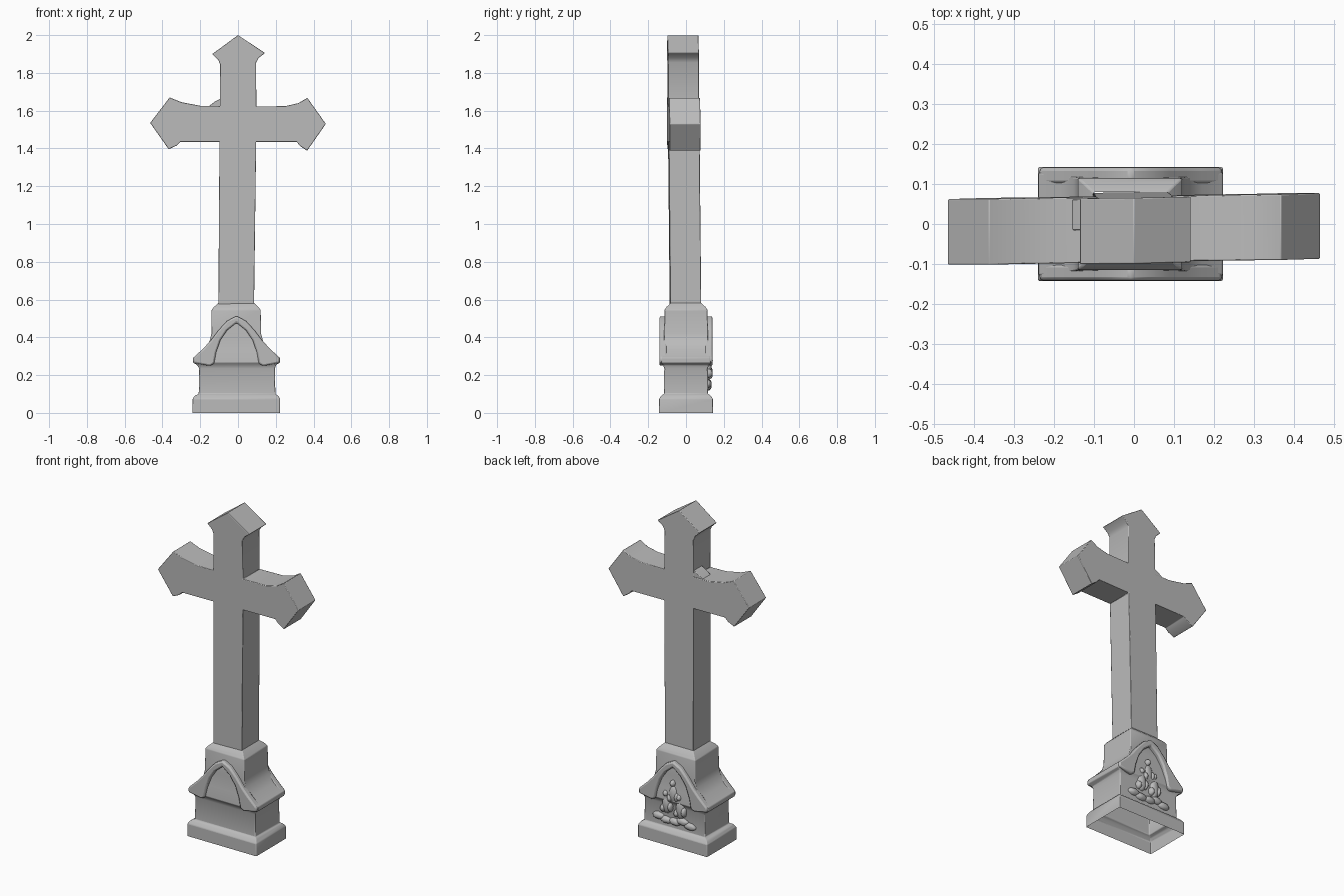
import bpy, bmesh, math, random
from mathutils import Vector

cube = bpy.data.objects.get("Cube")
if cube:
    bpy.data.objects.remove(cube, do_unlink=True)

stone = bpy.data.materials.new("grey_stone")
stone.use_nodes = True
GREY = (0.5, 0.5, 0.5, 1)
stone.diffuse_color = GREY
stone.node_tree.nodes["Principled BSDF"].inputs["Base Color"].default_value = GREY


def finish(name, bm, bevel=0.0, angle=35):
    """Turn a bmesh into a named stone object with softened edges."""
    bmesh.ops.recalc_face_normals(bm, faces=bm.faces)
    mesh = bpy.data.meshes.new(name)
    bm.to_mesh(mesh)
    bm.free()
    obj = bpy.data.objects.new(name, mesh)
    bpy.context.collection.objects.link(obj)
    mesh.materials.append(stone)
    if bevel:
        mod = obj.modifiers.new("worn_edges", 'BEVEL')
        mod.width = bevel
        mod.segments = 2
        mod.limit_method = 'ANGLE'
    bpy.ops.object.select_all(action='DESELECT')
    obj.select_set(True)
    bpy.context.view_layer.objects.active = obj
    bpy.ops.object.shade_smooth_by_angle(angle=math.radians(angle))
    return obj


def prism(outline, y0, y1):
    """Extrude an (x, z) outline from y0 to y1."""
    bm = bmesh.new()
    face = bm.faces.new([bm.verts.new((x, y0, z)) for x, z in outline])
    new = bmesh.ops.extrude_face_region(bm, geom=[face])["geom"]
    for v in new:
        if isinstance(v, bmesh.types.BMVert):
            v.co.y = y1
    return bm


# Pedestal: stacked rectangular rings (left x, right x, half depth, height), hollow below
rings = [(-.24, .222, .142, 0), (-.24, .222, .142, .075), (-.228, .212, .13, .092),
         (-.208, .198, .117, .1), (-.205, .195, .115, .235), (-.218, .203, .122, .255),
         (-.238, .222, .13, .265), (-.238, .222, .128, .292), (-.185, .168, .122, .335),
         (-.15, .133, .118, .38), (-.141, .122, .116, .42), (-.14, .12, .114, .545),
         (-.128, .108, .104, .56), (-.102, .084, .08, .583)]
bm = bmesh.new()
loops = [[bm.verts.new(p) for p in ((a, -d, z), (b, -d, z), (b, d, z), (a, d, z))]
         for a, b, d, z in rings]
for low, high in zip(loops, loops[1:]):
    for i in range(4):
        j = (i + 1) % 4
        bm.faces.new((low[i], low[j], high[j], high[i]))
finish("pedestal", bm, 0.004)

# Pointed gable mouldings on front and back
outer = [(.228, .265), (.228, .292), (.175, .342), (.135, .385), (.095, .438), (.05, .487)]
inner = [(.05, .437), (.085, .385), (.108, .32), (.118, .262), (.14, .248)]
half = outer + [(0, .513), (0, .477)] + inner
mid = -.008
right = [(mid + x, z) for x, z in outer] + [(mid, .513)]
left = [(mid - x, z) for x, z in reversed(outer)]
under_left = [(mid - x, z) for x, z in reversed(inner)]
under_right = [(mid + x, z) for x, z in inner]
arch = right + left + under_left + [(mid, .477)] + under_right
for name, side in (("front_gable", -1), ("back_gable", 1)):
    finish(name, prism(arch, side * .1, side * .141), 0.009)

# Cross: one outline with flared, pointed ends
cross_outline = [
    (-.104, .57), (.085, .57), (.096, 1.435), (.31, 1.435), (.33, 1.412), (.366, 1.388),
    (.465, 1.53), (.367, 1.668), (.32, 1.64), (.25, 1.624), (.097, 1.622), (.096, 1.855),
    (.11, 1.88), (.143, 1.905), (0, 2.0), (-.136, 1.9), (-.105, 1.87), (-.095, 1.845),
    (-.096, 1.624), (-.2, 1.626), (-.3, 1.645), (-.362, 1.67), (-.465, 1.535),
    (-.367, 1.396), (-.325, 1.415), (-.305, 1.435), (-.098, 1.435)]


def lean(bm):
    """Slight backward lean and twist of the weathered cross."""
    for v in bm.verts:
        v.co.y += -.003 - .01 * (v.co.z - .6) + .016 * v.co.x


bm = prism(cross_outline, -.082, .082)
lean(bm)
finish("cross", bm, 0.003)

# Worn fillet in the rear corner above the right arm
bm = prism([(-.09, 1.665), (-.12, 1.65), (-.16, 1.62), (-.09, 1.61)], 0, .078)
lean(bm)
finish("corner_fillet", bm, 0.003)

# Carved group in the rear niche: rough figures on a mound
random.seed(4)
bm = bmesh.new()


def lump(x, z, rx, rz, depth=.022):
    verts = bmesh.ops.create_icosphere(bm, subdivisions=3, radius=1)["verts"]
    for v in verts:
        p = v.co * random.uniform(.94, 1.04)
        v.co = Vector((x + p.x * rx, .114 + p.y * depth, z + p.z * rz))


for x in (-.11, -.06, -.01, .05, .1):
    lump(x, .145 + random.uniform(-.01, .012), .04, .022)
for x, z, height in ((-.045, .225, .06), (.045, .235, .055), (0, .305, .055)):
    lump(x, z, .03, height)
    lump(x + .004, z + height + .012, .017, .02, .026)
    lump(x - .025, z - .01, .016, .03, .026)
    lump(x + .022, z - .025, .018, .025, .027)
finish("niche_carving", bm, 0, 60)
